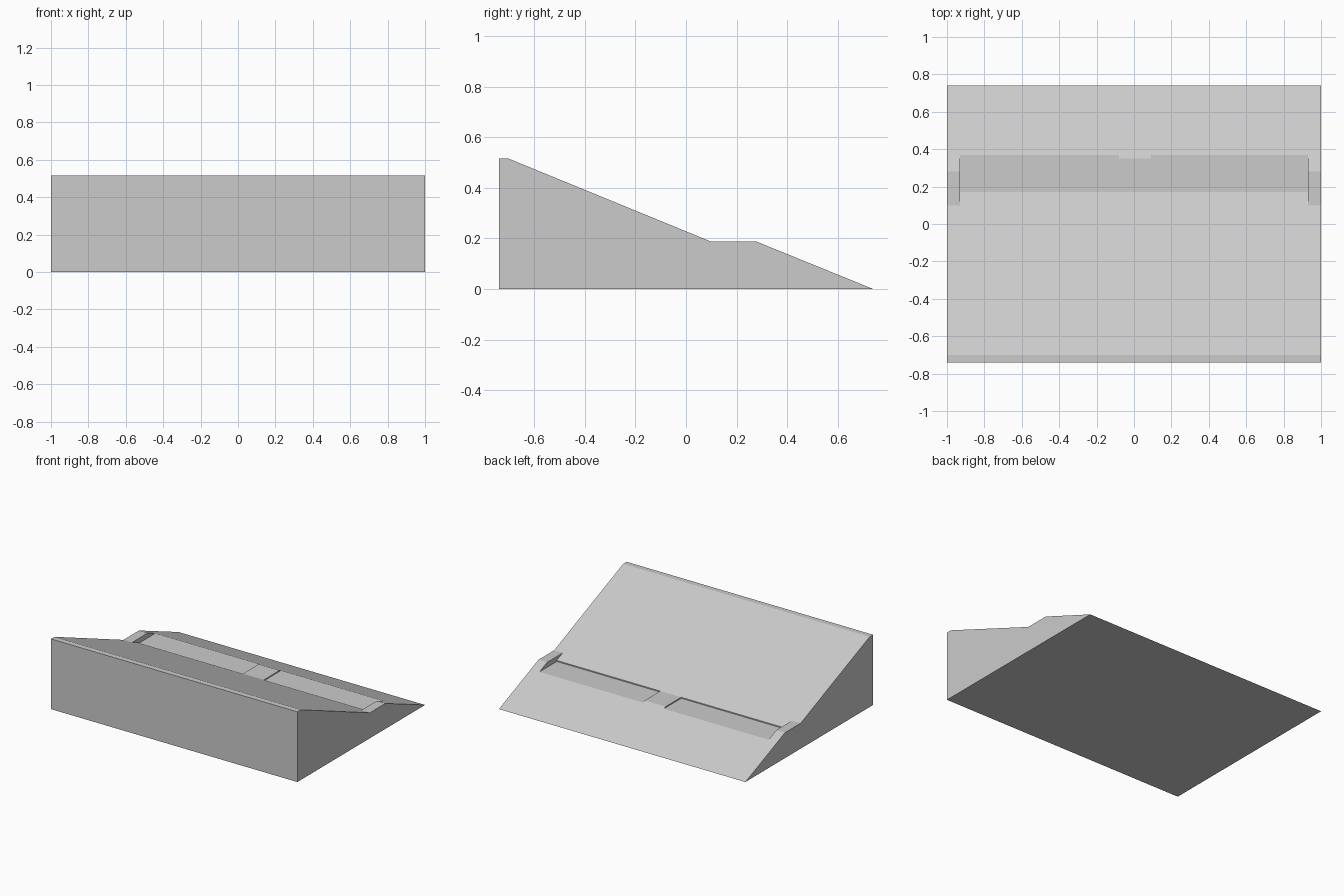
import bpy, bmesh

if "Cube" in bpy.data.objects:
    bpy.data.objects.remove(bpy.data.objects["Cube"])

TOP, Y_TOP = 0.515, -0.70          # crest of the slope
FRONT_Y = 0.74
LEDGE = 0.187                      # height of the raised end ledges
UP = (TOP - LEDGE) / (0.10 - Y_TOP)
LOW = LEDGE / (FRONT_Y - 0.28)


def upper(y):
    return TOP - UP * (y - Y_TOP)


def lower(y):
    return LOW * (FRONT_Y - y)


def prism(name, profile, x0, x1):
    """Extrude a (y, z) profile from x0 to x1."""
    bm = bmesh.new()
    face = bm.faces.new([bm.verts.new((x0, y, z)) for y, z in profile])
    ext = bmesh.ops.extrude_face_region(bm, geom=[face])
    verts = [g for g in ext["geom"] if isinstance(g, bmesh.types.BMVert)]
    bmesh.ops.translate(bm, verts=verts, vec=(x1 - x0, 0, 0))
    bmesh.ops.recalc_face_normals(bm, faces=bm.faces)
    mesh = bpy.data.meshes.new(name)
    bm.to_mesh(mesh)
    bm.free()
    ob = bpy.data.objects.new(name, mesh)
    bpy.context.collection.objects.link(ob)
    return ob


# wedge body with the raised end ledges across the full width
body = prism("ramp_body", [(-0.74, 0), (FRONT_Y, 0), (0.28, LEDGE), (0.10, LEDGE),
                           (Y_TOP, TOP), (-0.74, TOP)], -1, 1)

# cutters: the shallow middle ledge, then the two deeper slots
mid_z, slot_z = upper(0.17), lower(0.37)


def cut_profile(z):
    pts = [(0.10, LEDGE), (0.17, mid_z)]
    if z < mid_z:
        pts.append((0.17, z))
    return pts + [(0.5, z), (0.5, 0.3), (0.10, 0.3)]


for name, z, x0, x1 in (("middle_cutter", mid_z, -0.93, 0.93),
                        ("left_slot_cutter", slot_z, -0.93, -0.08),
                        ("right_slot_cutter", slot_z, 0.09, 0.93)):
    cutter = prism(name, cut_profile(z), x0, x1)
    cutter.hide_render = True
    mod = body.modifiers.new(name, 'BOOLEAN')
    mod.operation = 'DIFFERENCE'
    mod.solver = 'EXACT'
    mod.object = cutter
    bpy.context.view_layer.objects.active = body
    bpy.ops.object.modifier_apply(modifier=name)
    bpy.data.objects.remove(cutter)
